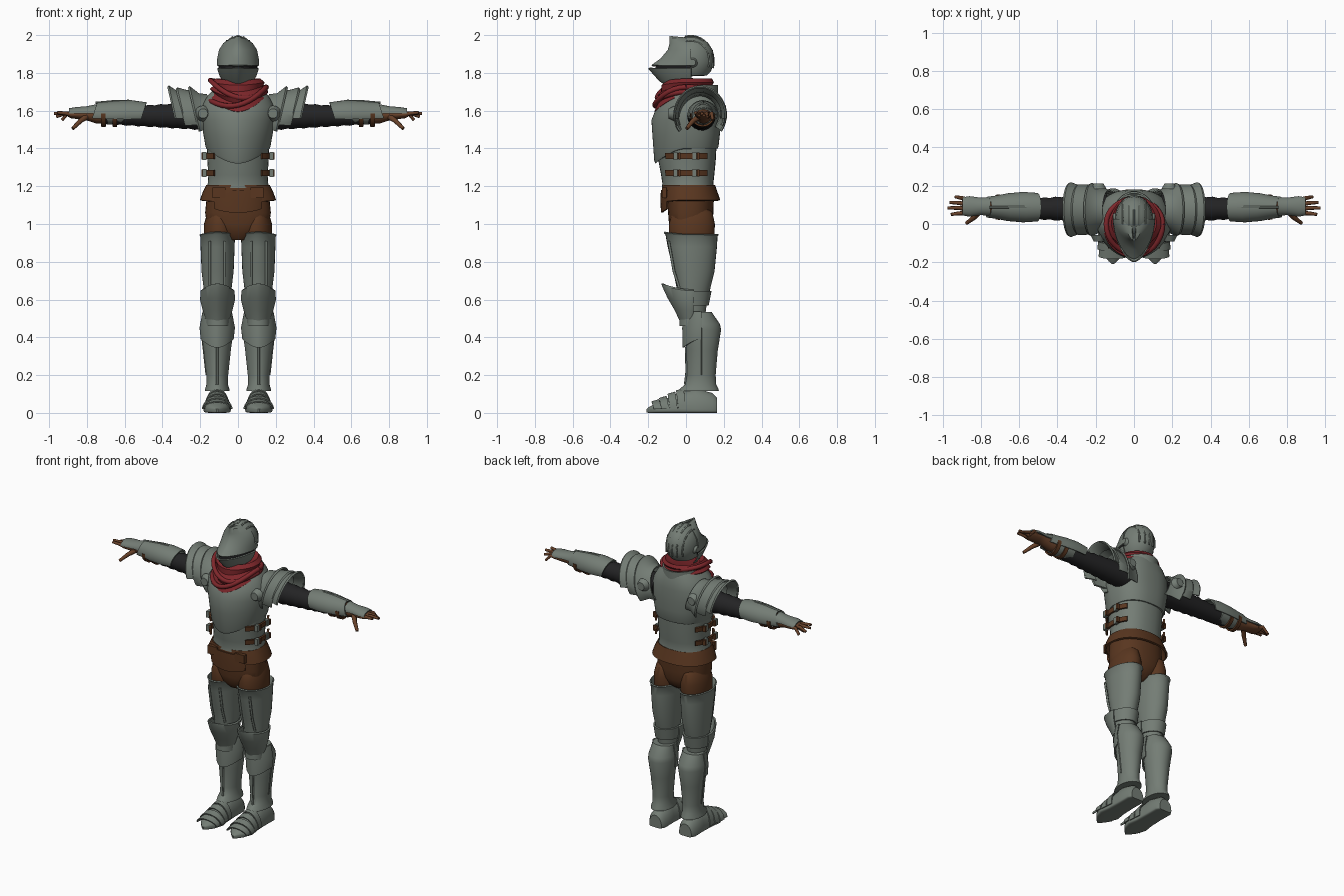
import bpy, bmesh, math
from mathutils import Vector


def material(name, r, g, b):
    m = bpy.data.materials.new(name)
    m.diffuse_color = (r, g, b, 1)
    return m


STEEL = material("steel", .175, .205, .178)
LEATHER = material("brown_leather", .10, .037, .014)
GLOVE = material("glove_leather", .135, .052, .022)
RED = material("red_cloth", .21, .02, .024)
BLACK = material("black_cloth", .017, .017, .018)


def finish(ob, mat, mirror=False, thick=0, angle=35):
    """Material, thickness, clean normals, shading and optional x mirror."""
    ob.data.materials.clear()
    ob.data.materials.append(mat)
    bpy.ops.object.select_all(action='DESELECT')
    ob.select_set(True)
    bpy.context.view_layer.objects.active = ob
    if thick:
        s = ob.modifiers.new("thickness", 'SOLIDIFY')
        s.thickness, s.offset = thick, 0
        bpy.ops.object.modifier_apply(modifier=s.name)
    bm = bmesh.new()
    bm.from_mesh(ob.data)
    bmesh.ops.recalc_face_normals(bm, faces=bm.faces)
    bm.to_mesh(ob.data)
    bm.free()
    bpy.ops.object.shade_smooth_by_angle(angle=math.radians(angle))
    if mirror:
        ob.modifiers.new("mirror", 'MIRROR')
    return ob


def add_mesh(name, bm):
    me = bpy.data.meshes.new(name)
    bm.to_mesh(me)
    bm.free()
    ob = bpy.data.objects.new(name, me)
    bpy.context.collection.objects.link(ob)
    return ob


def loft(name, rings, mat, c=(0, 0), ef=1.0, eb=1.0, arc=(0, 360), axis='z',
         lean=0.0, thick=0, mirror=False, n=32):
    """Skin rings (pos, half width, front depth, back depth, front dip) along an axis."""
    bm = bmesh.new()
    full = arc[1] - arc[0] >= 360
    rows = []
    for ring in rings:
        p, rx, yf, yb = ring[:4]
        dip = ring[4] if len(ring) > 4 else 0
        row = []
        for i in range(n if full else n + 1):
            t = math.radians(arc[0] + (arc[1] - arc[0]) * i / n)
            co, si = math.cos(t), math.sin(t)
            e, d = (eb, yb) if si >= 0 else (ef, yf)
            u = c[0] + math.copysign(abs(co) ** e, co) * rx
            v = c[1] + math.copysign(abs(si) ** e, si) * d
            w = p + lean * si + dip * max(0, -si) ** 2
            row.append(bm.verts.new({'z': (u, v, w), 'x': (w, c[1] + u - c[0], c[0] + v - c[1]),
                                     'y': (u, w, v)}[axis]))
        rows.append(row)
    m = len(rows[0])
    for a, b in zip(rows, rows[1:]):
        for i in range(m if full else m - 1):
            j = (i + 1) % m
            bm.faces.new((a[i], a[j], b[j], b[i]))
    if full and not thick:
        bm.faces.new(rows[0])
        bm.faces.new(rows[-1])
    return finish(add_mesh(name, bm), mat, mirror, thick)


def tube(name, pts, r, mat, mirror=False, tip=1.0):
    cu = bpy.data.curves.new(name, 'CURVE')
    cu.dimensions, cu.bevel_depth, cu.bevel_resolution, cu.use_fill_caps = '3D', r, 2, True
    sp = cu.splines.new('POLY')
    sp.points.add(len(pts) - 1)
    for i, p in enumerate(pts):
        sp.points[i].co = (*p, 1)
        sp.points[i].radius = 1 + (tip - 1) * i / (len(pts) - 1)
    ob = bpy.data.objects.new(name, cu)
    bpy.context.collection.objects.link(ob)
    bpy.ops.object.select_all(action='DESELECT')
    ob.select_set(True)
    bpy.context.view_layer.objects.active = ob
    bpy.ops.object.convert(target='MESH')
    return finish(bpy.context.view_layer.objects.active, mat, mirror, angle=50)


def disc(name, loc, direction, r, depth, mat):
    bm = bmesh.new()
    bmesh.ops.create_cone(bm, cap_ends=True, segments=20, radius1=r, radius2=r * .6, depth=depth)
    q = Vector((0, 0, 1)).rotation_difference(Vector(direction))
    for v in bm.verts:
        v.co = q @ v.co + Vector(loc)
    finish(add_mesh(name, bm), mat, True)


def box(name, loc, size, mat):
    bm = bmesh.new()
    bmesh.ops.create_cube(bm, size=1)
    for v in bm.verts:
        v.co = Vector(a * b for a, b in zip(v.co, size)) + Vector(loc)
    finish(add_mesh(name, bm), mat, True)


# Helmet: skull, two-part beaked visor with a dark slit, ridges and pivots
HC = (0, .025)
loft("helmet_skull", [(1.785, .075, .10, .085, -.04), (1.81, .09, .12, .108, -.02), (1.86, .1, .12, .125),
     (1.92, .093, .1, .117), (1.96, .071, .075, .091), (1.985, .042, .045, .056), (1.997, .01, .01, .012)], STEEL, HC)
loft("visor_lower", [(1.755, .074, .10, 0, -.04), (1.785, .094, .165, 0, -.025), (1.825, .107, .222, 0, 0)],
     STEEL, HC, ef=1.2, arc=(172, 368), thick=.008)
loft("eye_slit", [(1.81, .1, .19, 0), (1.86, .1, .175, 0)], BLACK, HC, ef=1.2, arc=(180, 360), thick=.004)
loft("visor_upper", [(1.838, .107, .205, 0), (1.875, .106, .155, 0), (1.92, .097, .118, 0), (1.955, .075, .108, 0),
     (1.975, .045, .108, 0, .01), (1.983, .012, .11, 0, .01)], STEEL, HC, ef=1.2, arc=(176, 364), thick=.008)
for x in (-.06, -.03, 0, .03, .06):
    k = math.sqrt(1 - (x / .102) ** 2)
    tube("helmet_ridge", [(x, .025 + .122 * k * math.cos(a), 1.86 + .136 * k * math.sin(a))
         for a in [math.radians(-15 + 10 * i) for i in range(13)]], .005, STEEL)
disc("visor_pivot", (.1, .035, 1.855), (1, 0, 0), .028, .02, STEEL)

# Scarf with folds
loft("scarf", [(1.665, .13, .14, .10, -.09), (1.68, .152, .168, .13, -.085), (1.70, .135, .148, .132, -.06),
     (1.715, .15, .16, .145, -.05), (1.73, .132, .132, .135, -.03), (1.75, .142, .13, .148, -.015),
     (1.77, .118, .105, .138, -.01), (1.75, .09, .08, .10, -.02)], RED, ef=1.1)
for z, rx, yf, w in ((1.69, .15, .165, .035), (1.73, .146, .152, -.03)):
    tube("scarf_fold", [(rx * math.cos(a), (yf if math.sin(a) < 0 else .13) * math.sin(a),
         z - .06 * max(0, -math.sin(a)) ** 2 + w * math.cos(a)) for a in [i * math.tau / 32 for i in range(33)]], .014, RED)

# Torso plates
loft("breastplate", [(1.40, .168, .162, .168, -.08), (1.41, .172, .168, .172, -.075), (1.48, .184, .177, .18, -.02),
     (1.55, .195, .183, .18), (1.62, .195, .155, .18), (1.68, .16, .11, .172), (1.725, .115, .08, .155)],
     STEEL, ef=1.12, eb=.8, n=48)
tube("chest_flute", [(.09, -.125, 1.56), (.082, -.13, 1.48), (.072, -.135, 1.39)], .006, STEEL, True)
loft("back_collar", [(1.66, .13, .08, .165), (1.735, .12, .07, .165)], STEEL, arc=(10, 170), thick=.01)
loft("belly_plate", [(1.19, .168, .128, .15), (1.215, .16, .125, .145), (1.26, .157, .132, .15),
     (1.33, .162, .145, .157), (1.42, .166, .15, .162)], STEEL, ef=1.05, eb=.85)
for z in (1.27, 1.36):
    loft("side_strap", [(z - .015, .176, .148, .165), (z + .015, .178, .15, .167)], LEATHER, eb=.85,
         arc=(-45, 38), thick=.012, mirror=True)
    for y in (-.055, .045):
        box("buckle", (.178, y, z), (.02, .022, .042), STEEL)
        box("strap_keeper", (.181, y + .02, z), (.022, .012, .036), LEATHER)

# Leather belt, front flap and breeches
loft("belt_skirt", [(1.125, .196, .122, .176, -.01), (1.17, .18, .12, .16), (1.205, .162, .118, .148)],
     LEATHER, ef=.9, eb=.85, thick=.012)
loft("front_flap", [(1.105, .175, .128, 0, -.045), (1.14, .178, .13, 0, -.01), (1.18, .172, .128, 0)],
     LEATHER, ef=.9, arc=(228, 312), thick=.01)
box("belt_pouch", (.1, -.115, 1.165), (.07, .025, .055), LEATHER)
loft("breeches_hips", [(.915, .05, .05, .07), (.95, .10, .08, .12), (1.0, .165, .09, .14), (1.06, .174, .095, .145),
     (1.15, .165, .10, .148)], LEATHER, ef=.85, eb=.85)
LEG = (.108, .025)
loft("breeches_leg", [(.8, .07, .08, .10), (.93, .083, .115, .125), (1.0, .082, .115, .128), (1.06, .065, .10, .115),
     (1.1, .04, .06, .07)], LEATHER, (.098, .025), mirror=True)

# Leg armour
loft("thigh_plate", [(.60, .064, .065, .085), (.66, .07, .07, .1), (.75, .081, .088, .122), (.88, .086, .118, .135),
     (.935, .088, .13, .138, .01), (.945, .093, .14, .146, .012)], STEEL, LEG, ef=1.05, thick=.008, mirror=True)
for x in (.07, .15):
    tube("thigh_ridge", [(x, -.092, .91), (x, -.064, .75), (x, -.035, .66)], .007, STEEL, True)
loft("inner_knee", [(.46, .06, .06, .07), (.54, .06, .06, .08), (.64, .065, .07, .092)], STEEL, LEG, mirror=True)
loft("knee_cop", [(.5, .06, .055, .04, -.01), (.545, .074, .08, .05), (.60, .088, .118, .06, .01),
     (.645, .085, .148, .06, .03), (.65, .078, .15, .05, .035)], STEEL, LEG, ef=1.15, arc=(165, 375), thick=.01, mirror=True)
loft("knee_back_lame", [(.57, .072, 0, .09), (.645, .08, 0, .105)], STEEL, LEG, arc=(0, 180), thick=.01, mirror=True)
SHIN = (.11, .08)
loft("greave", [(.115, .066, .12, .094), (.128, .064, .112, .092), (.15, .057, .085, .08), (.2, .058, .075, .077),
     (.33, .072, .078, .088), (.44, .086, .088, .106), (.47, .083, .085, .1), (.535, .068, .075, .055)],
     STEEL, SHIN, ef=1.1, mirror=True)
loft("shin_plate", [(.39, .083, .094, 0, -.045), (.45, .09, .096, 0), (.535, .074, .09, 0)],
     STEEL, SHIN, ef=1.15, arc=(175, 365), thick=.008, mirror=True)
tube("shin_ridge", [(.11, .0, .35), (.11, .003, .22), (.11, -.005, .15)], .006, STEEL, True)
tube("greave_seam", [(.196, .08, .45), (.182, .08, .33), (.168, .08, .2)], .004, STEEL, True)

# Pointed plate shoes with overlapping lames
FOOT = (.11, .02)
shoe = [(.165, .045, .02, .06), (.14, .06, .02, .085), (.05, .058, .02, .11), (-.04, .062, .02, .088),
        (-.1, .072, .02, .058), (-.16, .052, .02, .03), (-.195, .022, .02, .012), (-.21, .004, .018, .0)]
loft("shoe", shoe, STEEL, FOOT, ef=.4, axis='y', mirror=True)
for y, rx, h in ((.0, .064, .108), (-.045, .068, .09), (-.09, .075, .068), (-.13, .069, .05)):
    loft("shoe_lame", [(y, rx, 0, h), (y - .04, rx + .003, 0, h - .012)], STEEL, FOOT,
         arc=(0, 180), axis='y', thick=.006, lean=-.012, mirror=True, n=16)

# Arms: black sleeve with wrinkles (rings run along x, centred on height and depth)
ARM = (1.572, .08)
loft("sleeve", [(.14 + .03 * i, *[(.076 - .0018 * i) + (.003 if i % 2 else -.002)] * 3) for i in range(20)],
     BLACK, ARM, axis='x', mirror=True)

# Shoulder plates, flared outward, with front and back discs
for i, (x0, x1, r0, r1, arc) in enumerate([(.13, .22, .10, .135, (-35, 215)), (.2, .285, .118, .128, (-22, 202)),
                                           (.265, .33, .118, .138, (-5, 185))]):
    loft(("shoulder_cap", "shoulder_lame", "shoulder_flare")[i],
         [(x0, r0, r0, r0 + .012), ((x0 + x1) / 2, r0 + .008, r0, r0 + .018), (x1, r1, r1, r1 + .02),
          (x1 + .006, r1 - .004, r1, r1 + .014)],
         STEEL, (1.57, .075), axis='x', arc=arc, lean=.035, thick=.01, mirror=True)
disc("front_shoulder_disc", (.185, -.075, 1.585), (0, -1, 0), .042, .035, STEEL)
disc("back_shoulder_disc", (.185, .197, 1.6), (0, 1, 0), .042, .03, STEEL)

# Forearm guard, wrist plate and straps
FORE = (1.58, .088)
loft("forearm_guard", [(.505, .07, .06, .06), (.58, .075, .065, .07), (.66, .068, .06, .068), (.72, .056, .055, .062),
     (.765, .05, .05, .058)], STEEL, FORE, axis='x', arc=(-22, 202), lean=-.02, thick=.009, mirror=True)
loft("forearm_under_plate", [(.58, .062, .052, .05), (.66, .06, .055, .05), (.72, .05, .05, .05)], STEEL, FORE,
     axis='x', mirror=True)
tube("forearm_ridge", [(.5, .088, 1.64), (.58, .088, 1.652), (.66, .088, 1.65), (.755, .088, 1.641)], .006, STEEL, True)
loft("wrist_plate", [(.75, .046, 0, .045), (.80, .042, 0, .035), (.86, .05, 0, .03), (.895, .044, 0, .024)],
     STEEL, (1.585, .092), axis='x', arc=(0, 180), thick=.007, mirror=True)
for x in (.64, .70):
    loft("forearm_strap", [(x, .062, .062, .05), (x + .024, .059, .06, .05)], LEATHER, FORE, axis='x',
         arc=(175, 365), thick=.01, mirror=True)

# Gloves
loft("glove", [(.70, .046, .046, .046), (.75, .043, .046, .04), (.80, .035, .03, .028), (.84, .043, .024, .02),
     (.885, .046, .018, .016), (.9, .04, .01, .01)], GLOVE, (1.578, .092), axis='x', mirror=True)
for y0, y1, x, z in ((.126, .142, .932, 1.55), (.103, .113, .962, 1.568), (.08, .084, .975, 1.585), (.058, .05, .957, 1.59)):
    tube("finger", [(.87, y0, 1.578), ((.87 + x) / 2, (y0 + y1) / 2 + .002, 1.586), (x, y1, z)], .0125, GLOVE, True, .65)
tube("thumb", [(.80, .075, 1.57), (.835, .035, 1.545), (.875, .004, 1.505)], .017, GLOVE, True, .55)
